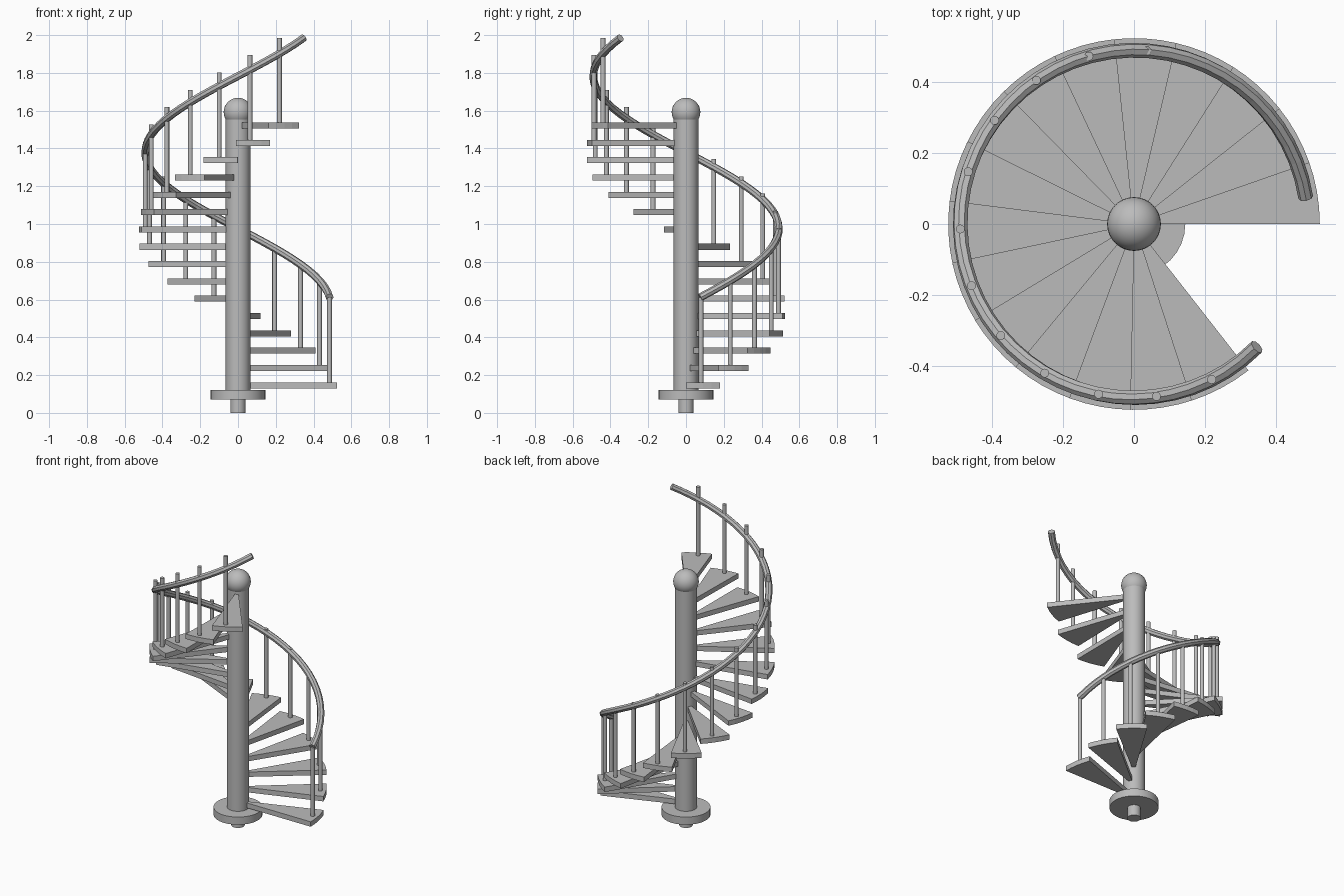
import bpy
import bmesh
from math import cos, sin, radians

cube = bpy.data.objects.get("Cube")
if cube:
    bpy.data.objects.remove(cube, do_unlink=True)

STEPS = 16
RISE = 0.0917
TURN = 19.2          # degrees between treads
TREAD_ANGLE = 20     # degrees covered by one tread
OUTER = 0.525
RAIL_RADIUS = 0.491

grey = bpy.data.materials.new("plain grey")
grey.use_nodes = True
COLOUR = (0.5, 0.5, 0.5, 1)
grey.diffuse_color = COLOUR
grey.node_tree.nodes["Principled BSDF"].inputs["Base Color"].default_value = COLOUR


def polar(radius, degrees, z):
    a = radians(degrees)
    return (radius * cos(a), radius * sin(a), z)


def smooth(obj):
    bpy.ops.object.select_all(action="DESELECT")
    obj.select_set(True)
    bpy.context.view_layer.objects.active = obj
    bpy.ops.object.shade_smooth_by_angle(angle=radians(40))


def cylinder(name, radius, low, high, x=0, y=0, sides=32):
    bpy.ops.mesh.primitive_cylinder_add(
        vertices=sides, radius=radius, depth=high - low,
        location=(x, y, (low + high) / 2))
    obj = bpy.context.object
    obj.name = name
    obj.data.materials.append(grey)
    smooth(obj)
    return obj


def tread(name, start, low, thickness):
    # Wedge with its tip inside the column and a curved outer end
    bm = bmesh.new()
    segments = 4
    points = [(0, 0, low)]
    points += [polar(OUTER, start + TREAD_ANGLE * k / segments, low)
               for k in range(segments + 1)]
    face = bm.faces.new([bm.verts.new(p) for p in points])
    top = bmesh.ops.extrude_face_region(bm, geom=[face])["geom"]
    bmesh.ops.translate(bm, vec=(0, 0, thickness),
                        verts=[v for v in top if isinstance(v, bmesh.types.BMVert)])
    bmesh.ops.recalc_face_normals(bm, faces=bm.faces)
    mesh = bpy.data.meshes.new(name)
    bm.to_mesh(mesh)
    bm.free()
    mesh.materials.append(grey)
    obj = bpy.data.objects.new(name, mesh)
    bpy.context.collection.objects.link(obj)
    return obj


# Central column with foot and ball
cylinder("foot_peg", 0.04, 0, 0.08)
cylinder("base_disc", 0.145, 0.07, 0.12)
cylinder("column", 0.065, 0.11, 1.56)
bpy.ops.mesh.primitive_uv_sphere_add(segments=32, ring_count=16, radius=0.076,
                                     location=(0, 0, 1.592))
ball = bpy.context.object
ball.name = "column_ball"
ball.data.materials.append(grey)
smooth(ball)

# Treads, each with one baluster
for i in range(STEPS):
    low = 0.13 + i * RISE
    tread(f"tread_{i + 1}", i * TURN, low, 0.032)
    x, y, top = polar(RAIL_RADIUS, 9.3 + i * 19.15, 0.61 + i * RISE)
    cylinder(f"baluster_{i + 1}", 0.0125, low + 0.02, top, x, y, sides=16)

# Helical handrail
curve = bpy.data.curves.new("handrail", "CURVE")
curve.dimensions = "3D"
curve.bevel_depth = 0.021
curve.bevel_resolution = 2
curve.use_fill_caps = True
spline = curve.splines.new("POLY")
COUNT = 49
spline.points.add(COUNT - 1)
for k, point in enumerate(spline.points):
    t = k / (COUNT - 1)
    point.co = (*polar(RAIL_RADIUS, 8.8 + 306.2 * t, 0.612 + 1.373 * t), 1)
spline.use_smooth = False
curve.materials.append(grey)
rail = bpy.data.objects.new("handrail", curve)
bpy.context.collection.objects.link(rail)
bpy.ops.object.select_all(action="DESELECT")
rail.select_set(True)
bpy.context.view_layer.objects.active = rail
bpy.ops.object.convert(target="MESH")
